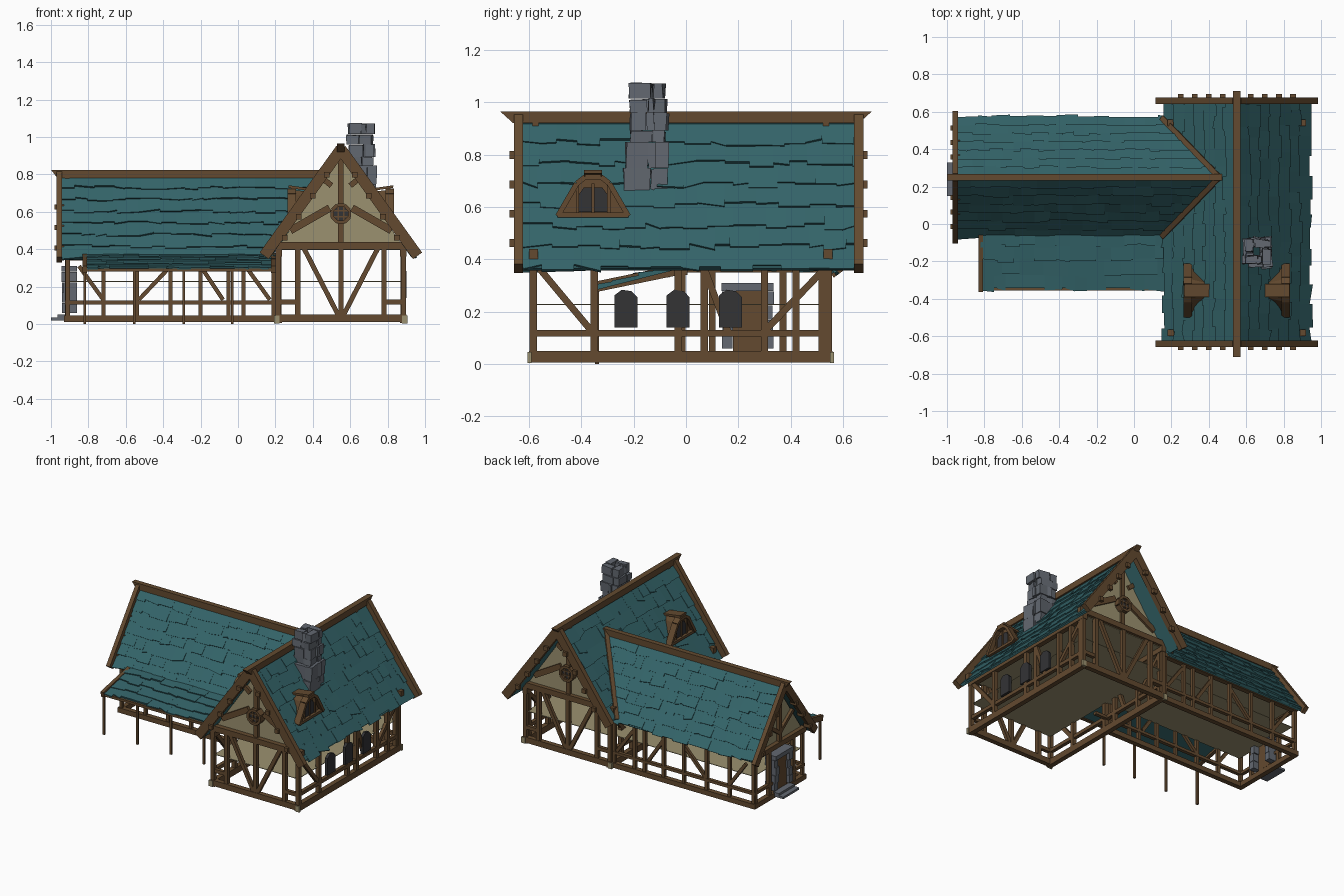
import bpy, bmesh, math, random
from mathutils import Vector as V

if "Cube" in bpy.data.objects:
    bpy.data.objects.remove(bpy.data.objects["Cube"])

random.seed(4)


def material(name, rgb):
    m = bpy.data.materials.new(name)
    m.diffuse_color = (*rgb, 1)
    m.use_nodes = True
    m.node_tree.nodes["Principled BSDF"].inputs["Base Color"].default_value = m.diffuse_color
    return m


TEAL = material("teal_shingle", (.034, .128, .142))
WOOD = material("brown_timber", (.125, .068, .029))
PLASTER = material("cream_plaster", (.33, .285, .16))
STONE = material("grey_stone", (.125, .14, .165))
DARK = material("dark_glass", (.033, .033, .036))


def finish(bm, name, mat):
    bmesh.ops.recalc_face_normals(bm, faces=bm.faces)
    me = bpy.data.meshes.new(name)
    bm.to_mesh(me)
    bm.free()
    me.materials.append(mat)
    ob = bpy.data.objects.new(name, me)
    bpy.context.collection.objects.link(ob)
    return ob


def loft(bm, low, high):
    """Closed solid between two matching outlines."""
    a = [bm.verts.new(p) for p in low]
    b = [bm.verts.new(p) for p in high]
    bm.faces.new(a)
    bm.faces.new(b[::-1])
    for i in range(len(a)):
        j = (i + 1) % len(a)
        bm.faces.new((a[i], b[i], b[j], a[j]))


def prism(bm, pts, vec):
    loft(bm, [V(p) for p in pts], [V(p) + V(vec) for p in pts])


def box(bm, x0, x1, y0, y1, z0, z1):
    prism(bm, [(x0, y0, z0), (x1, y0, z0), (x1, y1, z0), (x0, y1, z0)], (0, 0, z1 - z0))


def beam(bm, a, b, w, t, n):
    """Board from a to b, w wide in the plane with normal n, t thick along n."""
    a, b, n = V(a), V(b), V(n)
    s = (b - a).cross(n).normalized() * w / 2
    n = n.normalized() * t / 2
    prism(bm, [a - s - n, a + s - n, a + s + n, a - s + n], b - a)


X, Y = (1, 0, 0), (0, 1, 0)


# ---- shingled roofs ----
def roof(name, eave, along, length, ridge, rows, tile, limit=None):
    eave, u, up = V(eave), V(along), V(ridge) - V(eave)
    S = up.length
    v = up.normalized()
    n = u.cross(v)
    if n.z < 0:
        n = -n
    limit = limit or (lambda f: length)
    P = lambda t, s, h: eave + u * t + v * s + n * h
    bm = bmesh.new()
    prism(bm, [P(0, 0, -.012), P(limit(0), 0, -.012), P(limit(1), S, -.012), P(0, S, -.012)], n * .014)
    step = S / rows
    for r in range(rows):
        t, end = 0, limit((r + .5) / rows)
        while t < end - .01:
            t1 = min(t + tile * random.uniform(.6, 1.4), end)
            s1 = min((r + 1.15) * step, S)
            d0, d1 = (random.uniform(-.22, .12) * step for _ in range(2))
            if random.random() < .5:
                d1 = d0
            lift = random.uniform(.008, .015)
            q = [P(t, r * step + d0, 0), P(t1, r * step + d1, 0), P(t1, s1, -.002), P(t, s1, -.002)]
            loft(bm, q, [q[0] + n * lift, q[1] + n * lift, q[2] + n * .004, q[3] + n * .004])
            t = t1
    finish(bm, name, TEAL)


for side, tag in ((-1, "left"), (1, "right")):
    roof("main_roof_" + tag, (.55 + side * .385, -.63, .365), Y, 1.28, (.55, -.63, .925), 7, .09)
for side, tag in ((-1, "front"), (1, "back")):
    roof("wing_roof_" + tag, (-.95, .25 + side * .315, .35), X, 1.4, (-.95, .25, .79), 7, .085,
         lambda f: 1.12 + .29 * f)
roof("porch_roof", (-.82, -.345, .295), X, 1.04, (-.82, -.03, .375), 4, .1)

# ---- roof trim: ridges, rake boards, purlin ends, valley boards ----
bm = bmesh.new()
prism(bm, [(.53, -.66, .92), (.53, .66, .92), (.53, .71, .965), (.53, -.71, .965)], (.04, 0, 0))
prism(bm, [(-.965, .232, .78), (.45, .232, .78), (.47, .232, .825), (-1, .232, .825)], (0, .036, 0))
finish(bm, "ridge_beams", WOOD)

bm = bmesh.new()
for s in (-1, 1):
    for y in (-.64, .66):
        beam(bm, (.55 + s * .41, y, .365), (.55, y, .935), .06, .035, Y)
        for k in range(4):
            f = .2 + .2 * k
            x, z = .55 + s * .375 * (1 - f), .35 + .56 * f
            yo = y + math.copysign(.022, y)
            box(bm, x - .015, x + .015, yo - .012, yo + .012, z - .015, z + .015)
    beam(bm, (-.955, .25 + s * .335, .345), (-.955, .25, .80), .05, .03, X)
    for f in (.15, .4, .65):
        y, z = .25 + s * .31 * (1 - f), .34 + .44 * f
        box(bm, -.98, -.93, y - .013, y + .013, z - .013, z + .013)
    beam(bm, (.155, .25 + s * .315, .37), (.46, .25, .81), .028, .03, (-.7, s * .35, .6))
finish(bm, "rake_and_valley_boards", WOOD)

# ---- plaster gables and floor levels ----
bm = bmesh.new()
for y in (-.56, .51):
    prism(bm, [(.22, y, .42), (.88, y, .42), (.55, y, .9)], (0, .02, 0))
prism(bm, [(-.9, -.02, .37), (-.9, .52, .37), (-.9, .25, .76)], (.02, 0, 0))
finish(bm, "gable_walls", PLASTER)
bm = bmesh.new()
for z in (.225, .395):
    box(bm, .22, .88, -.58, .54, z, z + .004)
for z in (.225, .36):
    box(bm, -.9, .22, -.01, .52, z, z + .004)
finish(bm, "floor_planes", PLASTER)

# ---- timber frame ----
bm = bmesh.new()
for x in (.2, .865):                                   # main sills and plates
    box(bm, x, x + .035, -.6, .56, .005, .05)
    box(bm, x, x + .035, -.6, .56, .36, .40)
    box(bm, x + .005, x + .03, -.58, .54, .105, .13)
for y in (-.6, .525):
    box(bm, .2, .9, y, y + .035, .01, .05)
    box(bm, .18, .92, y, y + .035, .40, .44)
for y in (-.03, .515):                                 # wing sills, rails, plates
    box(bm, -.93, .2, y, y + .035, .01, .045)
    box(bm, -.92, .32, y + .005, y + .03, .105, .125)
    box(bm, -.92, .2, y, y + .035, .34, .37)
for z, h in ((.01, .035), (.35, .035)):
    box(bm, -.93, -.895, -.03, .55, z, z + h)
for y0, y1 in ((-.02, .13), (.34, .54)):
    box(bm, -.925, -.9, y0, y1, .105, .125)
for y in (-.583, .543):                                # main end walls
    for x in (.215, .32, .55, .78, .885):
        box(bm, x - .014, x + .014, y - .014, y + .014, .03, .42)
    for s in (-1, 1):
        beam(bm, (.55 + s * .2, y, .41), (.55 + s * .015, y, .05), .026, .024, Y)
        box(bm, *sorted((.55 + s * .23, .55 + s * .335)), y - .012, y + .012, .105, .13)
for x in (.218, .882):                                 # main long walls
    for y in (-.35, -.03, .07, .3, .42, .52):
        box(bm, x - .014, x + .014, y - .014, y + .014, .03, .38)
    for a, b in ((-.56, -.36), (.07, .16), (.53, .3)):
        beam(bm, (x, a, .365), (x, b, .125), .026, .022, X)
for y in (-.013, .533):                                # wing long walls
    for x in (-.91, -.72, -.54, -.36, -.2, -.05, .03, .19):
        box(bm, x - .011, x + .011, y - .011, y + .011, .03, .36)
    for a, b in ((-.85, -.72), (-.36, -.53), (.04, .17), (-.2, -.08)):
        beam(bm, (a, y, .31), (b, y, .13), .022, .02, Y)
for y in (.1, .37, .525):                              # wing end wall
    box(bm, -.925, -.9, y - .013, y + .013, .03, .37)
box(bm, -.925, -.9, .237, .263, .36, .78)
finish(bm, "timber_frame", WOOD)

bm = bmesh.new()
for y in (-.575, .535):                                # gable posts and braces
    box(bm, .535, .565, y - .012, y + .012, .42, .92)
    for s in (-1, 1):
        beam(bm, (.55 + s * .06, y, .62), (.55 + s * .27, y, .50), .04, .02, Y)
        beam(bm, (.55 + s * .05, y, .74), (.55 + s * .1, y, .78), .03, .02, Y)
for s in (-1, 1):
    beam(bm, (-.912, .25, .44), (-.912, .25 + s * .15, .55), .025, .02, X)
finish(bm, "gable_braces", WOOD)

bm = bmesh.new()
for x in (.2, .885):
    for y in (-.605, .55):
        box(bm, x - .008, x + .022, y, y + .015, .004, .046)
finish(bm, "sill_end_caps", PLASTER)

# ---- round gable windows: ring, pane, crossbars ----
ring, pane = bmesh.new(), bmesh.new()
for y, out in ((-.575, -1), (.535, 1)):
    pt = lambda i, r: (.55 + r * math.cos(i * math.pi / 4 + .39), y, .59 + r * math.sin(i * math.pi / 4 + .39))
    for i in range(8):
        beam(ring, pt(i, .05), pt(i + 1, .05), .018, .07, Y)
    prism(pane, [pt(i, .045) for i in range(8)], (0, out * .02, 0))
    for d in (-.015, .015):
        box(ring, .546 + d, .554 + d, y - .026, y + .026, .545, .635)
        box(ring, .505, .595, y - .026, y + .026, .586 + d, .594 + d)
finish(ring, "round_window_frames", WOOD)
finish(pane, "round_window_panes", DARK)

# ---- arched side windows ----
bm = bmesh.new()
for y in (-.23, -.03, .17):
    prism(bm, [(.88, y + a, z) for a, z in
               ((-.044, .14), (.044, .14), (.044, .255), (.022, .278), (-.015, .284), (-.044, .262))], (.02, 0, 0))
finish(bm, "side_windows", DARK)

# ---- dormers ----
hood, pane = bmesh.new(), bmesh.new()
outline = ((-.135, .565), (.135, .565), (.062, .69), (.03, .715), (-.03, .715), (-.062, .69))
for s in (-1, 1):
    X0 = lambda d: .55 + s * d
    cy = -.355
    loft(hood, [(X0(.255), cy + a, z) for a, z in outline],
         [(X0(.12), cy + a * .45, .565 + (z - .565) * .95) for a, z in outline])
    for (a, z), (b, w) in zip(outline[1:], outline[2:] + outline[:1]):
        beam(hood, (X0(.262), cy + a, z), (X0(.262), cy + b, w), .02, .045, X)
    beam(hood, (X0(.28), cy, .735), (X0(.14), cy, .715), .07, .014, (.1, 0, 1))
    box(hood, *sorted((X0(.24), X0(.28))), cy - .135, cy + .135, .56, .578)
    prism(pane, [(X0(.256), cy + a, z) for a, z in
                 ((-.06, .58), (.06, .58), (.06, .64), (.035, .675), (-.035, .675), (-.06, .64))], (s * .006, 0, 0))
    for a in (-.06, 0, .06):
        box(hood, *sorted((X0(.25), X0(.268))), cy + a - .006, cy + a + .006, .575, .69)
finish(hood, "dormers", WOOD)
finish(pane, "dormer_panes", DARK)

# ---- chimney of uneven stones around a flue ----
bm = bmesh.new()
z = .66
for k, h in enumerate((.09, .1, .045, .07, .055, .06)):
    r = .08 if k < 2 else .068
    j = lambda: random.uniform(-.008, .008)
    cx, cy = .655 + j(), -.15 + j()
    for q in range(4):
        c, s = ((1, 0), (0, 1), (-1, 0), (0, -1))[q]
        off = random.uniform(-.02, .02)
        for a, b in ((-r, off), (off + .003, r - .045)):
            pts = [(r + j(), a), (r + j(), b), (r - .045, b), (r - .045, a)]
            w = [(cx + c * p - s * t, cy + s * p + c * t) for p, t in pts]
            top = z + h - .003 + j() * .5
            loft(bm, [(x, y, z) for x, y in w], [(x + j() * .6, y + j() * .6, top) for x, y in w])
    z += h - .001
finish(bm, "chimney", STONE)

# ---- porch posts, beam and rafters ----
bm = bmesh.new()
for x in (-.82, -.555, -.29, -.03):
    box(bm, x - .007, x + .007, -.347, -.333, 0, .29)
box(bm, -.83, .2, -.355, -.33, .28, .298)
for x in (-.82, .19):
    beam(bm, (x, -.36, .292), (x, -.03, .36), .04, .025, X)
finish(bm, "porch_frame", WOOD)

# ---- end door, stone surround and steps ----
bm = bmesh.new()
box(bm, -.92, -.9, .18, .29, .05, .28)
finish(bm, "door", WOOD)
bm = bmesh.new()
for y in (.14, .29):
    for k in range(4):
        d = random.uniform(-.008, .008)
        box(bm, -.94 + d, -.86, y + d, y + .04 + d, .06 + k * .055, .113 + k * .055)
box(bm, -.945, -.86, .135, .335, .28, .31)
box(bm, -.965, -.92, .15, .33, .02, .05)
box(bm, -1, -.955, .15, .33, .02, .035)
finish(bm, "door_surround_and_steps", STONE)
